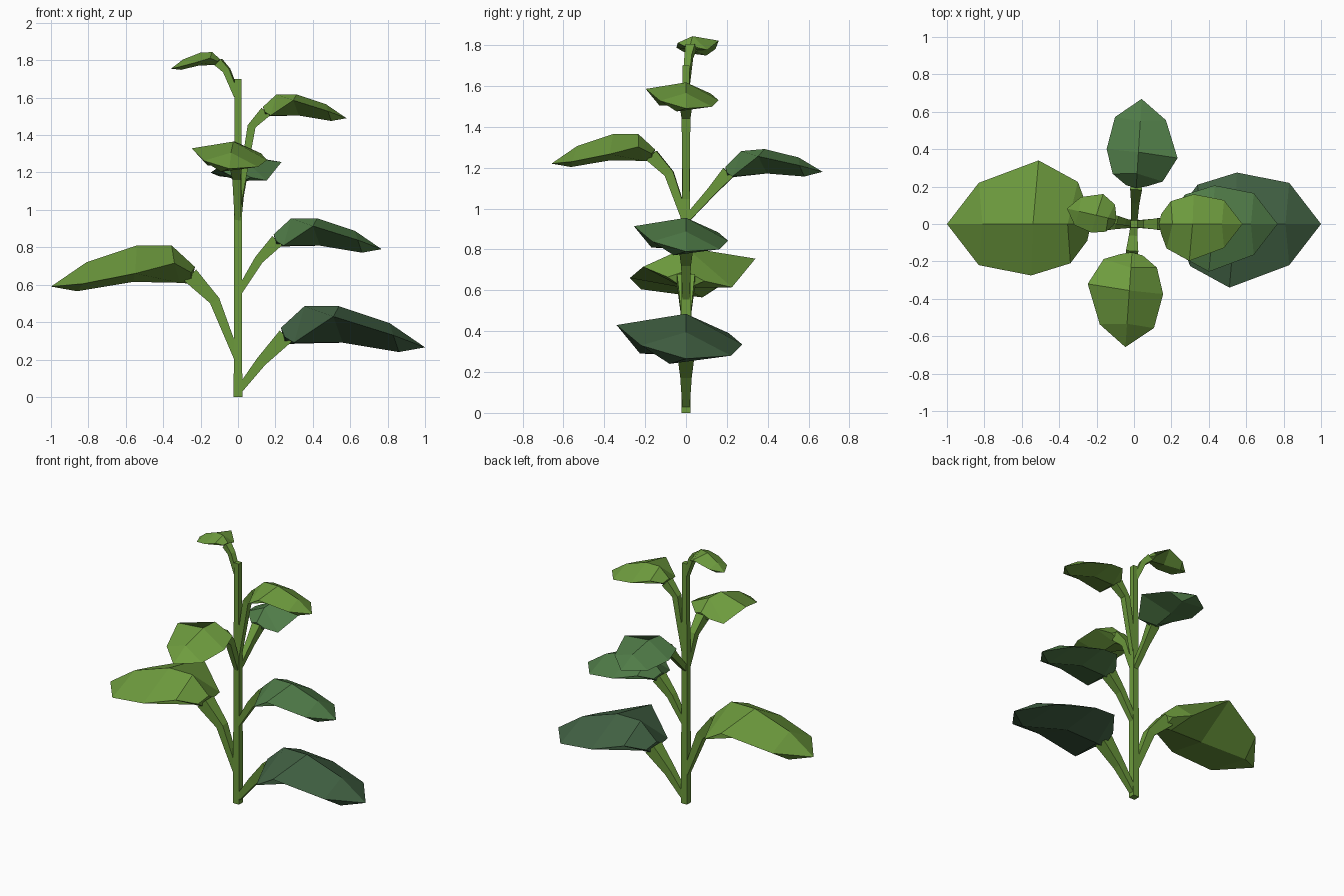
import bpy, bmesh, math
from mathutils import Vector, Matrix

if "Cube" in bpy.data.objects:
    bpy.data.objects.remove(bpy.data.objects["Cube"])


def material(name, rgb):
    m = bpy.data.materials.new(name)
    lin = [((c / 255 + 0.055) / 1.055) ** 2.4 for c in rgb]
    m.diffuse_color = (*lin, 1)
    m.use_nodes = True
    m.node_tree.nodes["Principled BSDF"].inputs["Base Color"].default_value = m.diffuse_color
    return m


STEM = material("stem green", (108, 154, 60))
LIGHT = material("light leaf green", (110, 156, 62))
MID = material("mid leaf green", (80, 124, 72))
DARK = material("dark leaf green", (66, 98, 68))


def loft(name, rings, mat, tip=None):
    """Skin four-point rings; close the end with a cap or a pointed tip."""
    bm = bmesh.new()
    vs = [[bm.verts.new(p) for p in r] for r in rings]
    for a, b in zip(vs, vs[1:]):
        for i in range(4):
            j = (i + 1) % 4
            bm.faces.new((a[i], a[j], b[j], b[i]))
    bm.faces.new(vs[0])
    if tip is None:
        bm.faces.new(vs[-1])
    else:
        t = bm.verts.new(tip)
        for i in range(4):
            bm.faces.new((vs[-1][i], vs[-1][(i + 1) % 4], t))
    bmesh.ops.recalc_face_normals(bm, faces=bm.faces)
    me = bpy.data.meshes.new(name)
    bm.to_mesh(me)
    bm.free()
    me.materials.append(mat)
    ob = bpy.data.objects.new(name, me)
    bpy.context.collection.objects.link(ob)
    return ob


# Main stem, square in section
def square(z, r):
    return [(-r, -r, z), (r, -r, z), (r, r, z), (-r, r, z)]


loft("stem", [square(0.0, 0.023), square(0.9, 0.021), square(1.7, 0.018)], STEM)

# Leaf stations: ridge, lower-lifted side, keel, other side (unit leaf, tip at u = 1)
STATIONS = [
    [(0.23, 0, 0.37), (0.25, -0.09, 0.32), (0.25, 0, 0.28), (0.25, 0.09, 0.34)],
    [(0.355, 0, 0.485), (0.30, -0.225, 0.29), (0.31, 0, 0.285), (0.34, 0.21, 0.39)],
    [(0.54, 0, 0.485), (0.51, -0.34, 0.43), (0.56, 0, 0.29), (0.55, 0.275, 0.335)],
    [(0.81, 0, 0.395), (0.83, -0.22, 0.33), (0.86, -0.08, 0.24), (0.83, 0.22, 0.28)],
]
TIP = (1.0, 0, 0.265)


def leaf(name, mat, root, scale, angle, tip_z, shift=0.0, pitch=0.0):
    rot = Matrix.Rotation(math.radians(angle), 3, 'Z')
    slope = math.tan(math.radians(pitch))

    def flat(p):
        u, v, z = p
        return Vector((u * scale + shift, v * scale,
                       tip_z + scale * (z - TIP[2] - slope * (1 - u))))

    rings = [[rot @ flat(p) for p in s] for s in STATIONS]
    loft(name + "_blade", rings, mat, rot @ flat(TIP))

    # Bent, tapered stalk from the stem to the blade
    path = [Vector((0.005, 0, root)), flat((0.125, 0, 0.19)), flat((0.255, 0, 0.325))]
    widths = [0.014 + 0.004 * scale, 0.013 + 0.015 * scale, 0.012 + 0.032 * scale]
    tube = []
    for i, (p, r) in enumerate(zip(path, widths)):
        d = (path[min(i + 1, 2)] - path[max(i - 1, 0)]).normalized()
        side = Vector((0, 1, 0))
        up = side.cross(d)
        tube.append([rot @ (p + r * (a * side + b * up))
                     for a, b in ((-1, -1), (1, -1), (1, 1), (-1, 1))])
    loft(name + "_stalk", tube, STEM)


# Leaves from the bottom upward
leaf("lowest_right_leaf", DARK, 0.035, 1.0, 0, 0.265)
leaf("lower_left_leaf", LIGHT, 0.21, 1.0, 180, 0.59)
leaf("middle_right_leaf", MID, 0.56, 0.75, 0, 0.79, 0.018)
leaf("front_leaf", LIGHT, 0.95, 0.66, -94, 1.22)
leaf("back_leaf", MID, 0.95, 0.62, 86.5, 1.18, 0.05, 5)
leaf("upper_right_leaf", LIGHT, 1.05, 0.58, 0, 1.49)
leaf("top_left_leaf", LIGHT, 1.61, 0.35, 167, 1.755, 0.018, -3)
